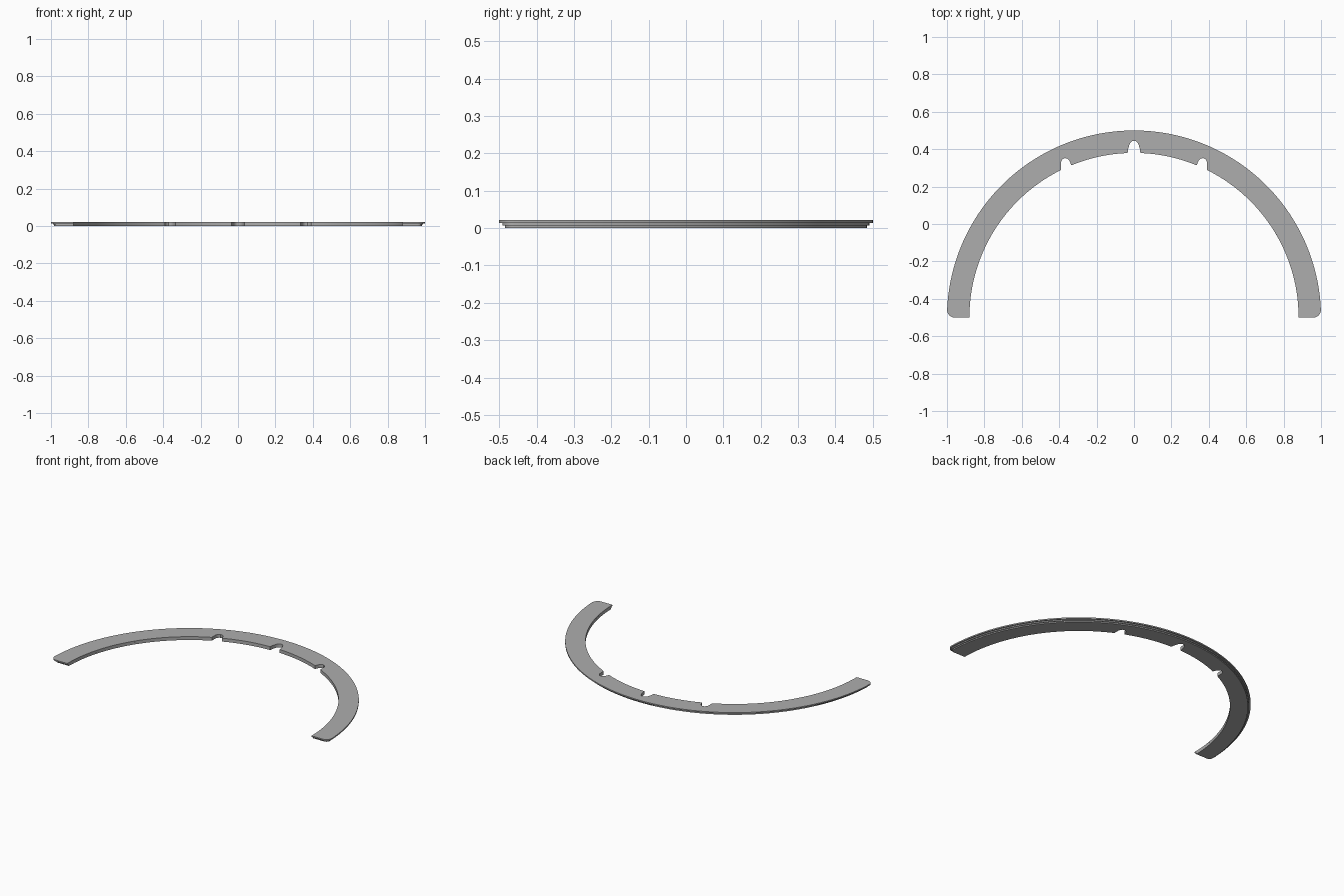
import bpy, bmesh
from math import sin, cos, pi, atan2, asin, acos, sqrt, radians

cube = bpy.data.objects.get("Cube")
if cube:
    bpy.data.objects.remove(cube, do_unlink=True)

OUTER, INNER, CENTRE_Y, CORNER = 1.0, 0.88, -0.5, 0.04

grey = bpy.data.materials.new("plain_grey")
grey.use_nodes = True
grey.diffuse_color = (0.42, 0.42, 0.42, 1)
grey.node_tree.nodes["Principled BSDF"].inputs["Base Color"].default_value = (0.42, 0.42, 0.42, 1)


def arc(cx, cy, r, a0, a1, n):
    return [(cx + r * cos(a0 + (a1 - a0) * i / n),
             cy + r * sin(a0 + (a1 - a0) * i / n)) for i in range(n + 1)]


def inner_point(x):
    return (x, CENTRE_Y + sqrt(INNER ** 2 - x ** 2))


# Notch outlines on the right-hand half of the inner edge
side_notch = [inner_point(0.391), (0.391, 0.325), (0.388, 0.338), (0.381, 0.347),
              (0.371, 0.352), (0.360, 0.351), (0.350, 0.345), (0.343, 0.334), inner_point(0.335)]
centre_notch = [inner_point(0.034), (0.031, 0.402), (0.025, 0.424), (0.018, 0.436),
                (0.009, 0.443), (0, 0.445)]


def outline(inset):
    """Half ring outline; outer rim and ends are pulled in by the inset."""
    cx = sqrt((OUTER - CORNER) ** 2 - CORNER ** 2)
    phi = atan2(CORNER, cx)
    # Right half from top of the outer rim, round the end, to the centre notch
    half = arc(0, CENTRE_Y, OUTER - inset, pi / 2, phi, 56)
    half += arc(cx, CENTRE_Y + CORNER, CORNER - inset, phi, -pi / 2, 8)[1:]
    half += arc(0, CENTRE_Y, INNER, asin(inset / INNER), acos(0.391 / INNER), 36)[:-1]
    half += side_notch
    half += arc(0, CENTRE_Y, INNER, acos(0.335 / INNER), acos(0.034 / INNER), 12)[1:-1]
    half += centre_notch
    return half + [(-x, y) for x, y in half[-2:0:-1]]


# Stepped rim: height and inset of each level
levels = [(0, 0.016), (0.007, 0.016), (0.007, 0.009), (0.014, 0.009), (0.014, 0), (0.022, 0)]

bm = bmesh.new()
rings = [[bm.verts.new((x, y, z)) for x, y in outline(d)] for z, d in levels]
count = len(rings[0])
for low, high in zip(rings, rings[1:]):
    for i in range(count):
        j = (i + 1) % count
        quad = (low[i], low[j], high[j], high[i])
        # Skip slivers where the unstepped inner edge repeats itself
        if (low[i].co - high[i].co).length > 1e-6 or (low[j].co - high[j].co).length > 1e-6:
            bm.faces.new(quad)
caps = [bm.faces.new(rings[0]), bm.faces.new(rings[-1])]
bmesh.ops.triangulate(bm, faces=caps)
bmesh.ops.remove_doubles(bm, verts=bm.verts, dist=1e-6)
bmesh.ops.recalc_face_normals(bm, faces=bm.faces)

mesh = bpy.data.meshes.new("half_ring")
bm.to_mesh(mesh)
bm.free()
mesh.materials.append(grey)
ring = bpy.data.objects.new("half_ring", mesh)
bpy.context.collection.objects.link(ring)

bpy.ops.object.select_all(action="DESELECT")
ring.select_set(True)
bpy.context.view_layer.objects.active = ring
bpy.ops.object.shade_smooth_by_angle(angle=radians(30))
